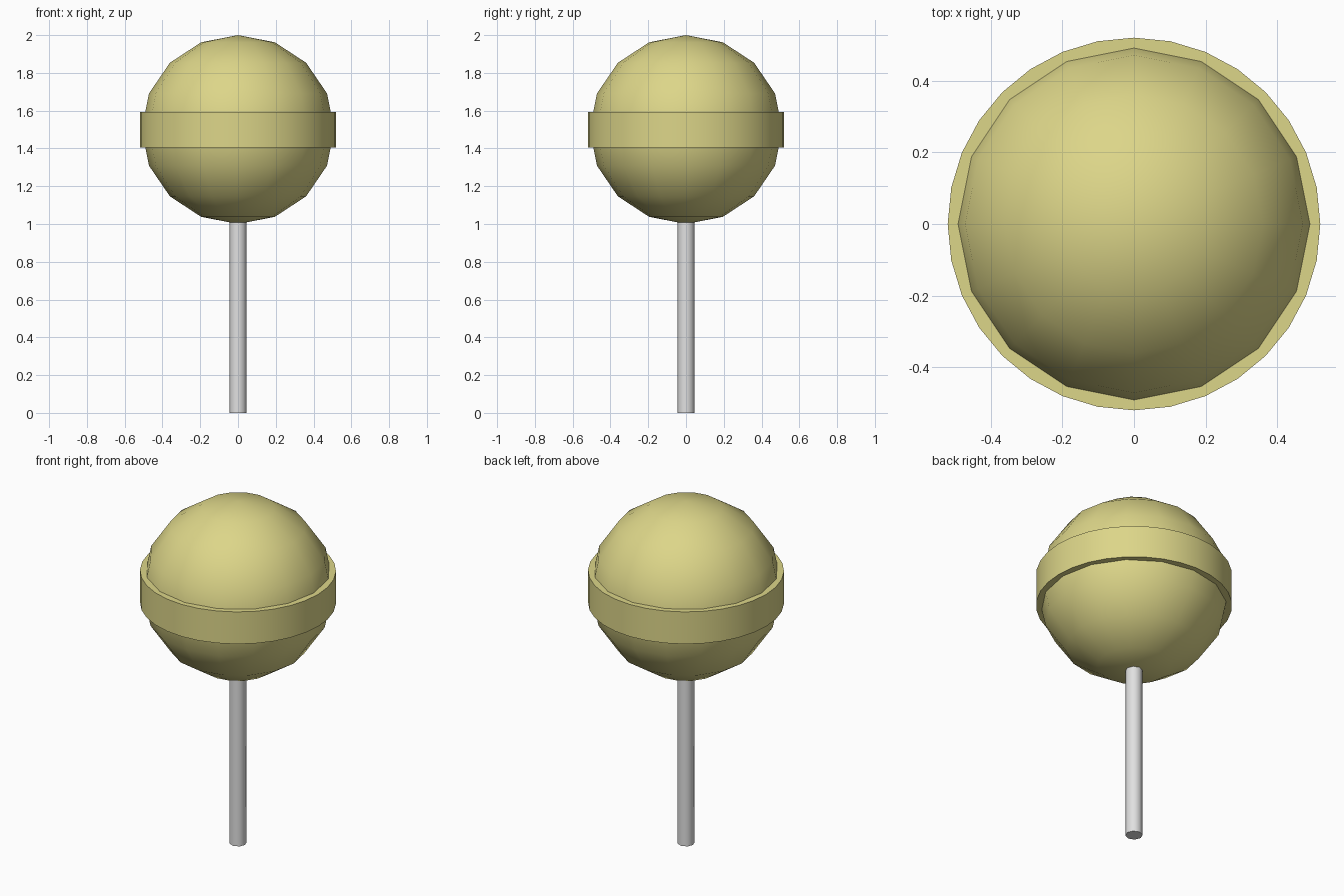
import bpy, math

if "Cube" in bpy.data.objects:
    bpy.data.objects.remove(bpy.data.objects["Cube"])


def material(name, rgb):
    m = bpy.data.materials.new(name)
    m.diffuse_color = (*rgb, 1.0)
    m.use_nodes = True
    m.node_tree.nodes["Principled BSDF"].inputs["Base Color"].default_value = m.diffuse_color
    return m


candy_yellow = material("candy_yellow", (0.72, 0.67, 0.25))
stick_white = material("stick_white", (0.75, 0.75, 0.75))


def finish(name, mat, angle):
    o = bpy.context.object
    o.name = name
    o.data.materials.append(mat)
    bpy.ops.object.transform_apply(location=False, rotation=True, scale=True)
    bpy.ops.object.shade_smooth_by_angle(angle=math.radians(angle))


# Candy ball: low-poly smooth sphere, slightly wider than tall
bpy.ops.mesh.primitive_uv_sphere_add(segments=16, ring_count=8, radius=0.5,
                                     location=(0, 0, 1.5))
bpy.context.object.scale = (1.02, 1.02, 1)
finish("candy_ball", candy_yellow, 60)

# Band around the middle
bpy.ops.mesh.primitive_cylinder_add(vertices=32, radius=0.52, depth=0.188,
                                    location=(0, 0, 1.5))
finish("candy_band", candy_yellow, 30)

# Stick, reaching a little way into the ball
bpy.ops.mesh.primitive_cylinder_add(vertices=8, radius=0.046, depth=1.04,
                                    location=(0, 0, 0.52))
finish("stick", stick_white, 50)
